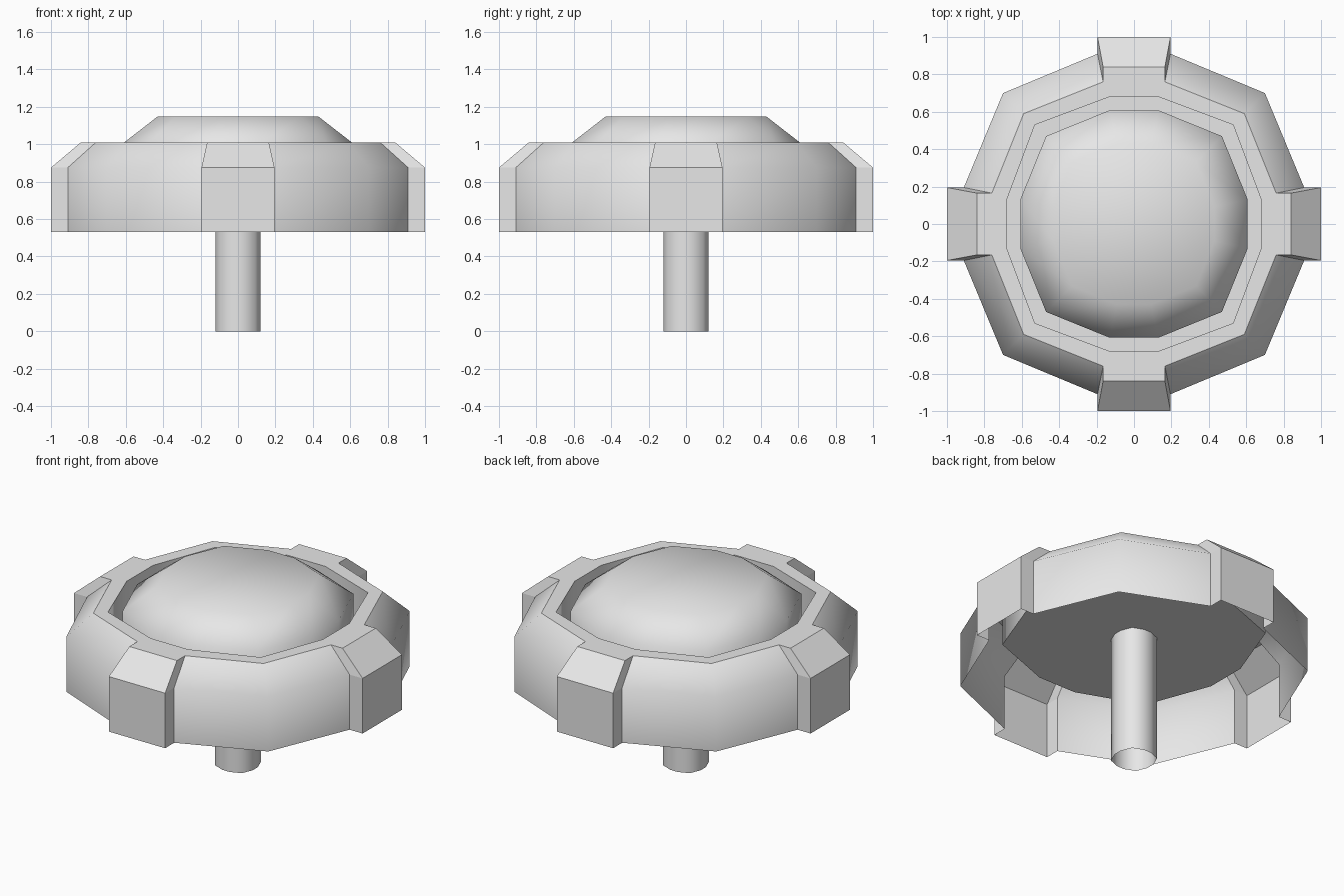
import bpy, bmesh

cube = bpy.data.objects.get("Cube")
if cube:
    bpy.data.objects.remove(cube, do_unlink=True)

grey = bpy.data.materials.new("light_grey")
grey.use_nodes = True
grey.diffuse_color = (0.8, 0.8, 0.8, 1)
grey.node_tree.nodes["Principled BSDF"].inputs["Base Color"].default_value = (0.8, 0.8, 0.8, 1)


def loop(bm, half, flat, corner, z):
    """Twelve-sided outline: a short flat on each axis and a corner between."""
    verts = []
    for c, s in ((1, 0), (0, 1), (-1, 0), (0, -1)):
        for x, y in ((flat, -half), (flat, half), (corner, corner)):
            verts.append(bm.verts.new((x * c - y * s, x * s + y * c, z)))
    return verts


def band(bm, lower, upper, smooth=True, skip_flats=False):
    n = len(lower)
    for i in range(n):
        if skip_flats and i % 3 == 0:
            continue
        j = (i + 1) % n
        bm.faces.new((lower[i], lower[j], upper[j], upper[i])).smooth = smooth


def finish(bm, name):
    mesh = bpy.data.meshes.new(name)
    bm.to_mesh(mesh)
    bm.free()
    mesh.materials.append(grey)
    obj = bpy.data.objects.new(name, mesh)
    bpy.context.collection.objects.link(obj)
    return obj


FLOOR, RIM = 0.79, 1.01

# Hollow rim, open below, with a recessed floor
bm = bmesh.new()
bottom = loop(bm, 0.195, 0.91, 0.70, 0.53)
shoulder = loop(bm, 0.195, 0.91, 0.70, 0.875)
top = loop(bm, 0.165, 0.76, 0.59, RIM)
inner = loop(bm, 0.13, 0.68, 0.53, RIM)
base = loop(bm, 0.13, 0.68, 0.53, FLOOR)
band(bm, bottom, shoulder, skip_flats=True)
band(bm, shoulder, top, skip_flats=True)
band(bm, top, inner, smooth=False)
band(bm, inner, base)
bm.faces.new(base)

# Four grip lugs pushed out from the short flats of the rim
rows = (bottom, shoulder, top)
for i in range(0, 12, 3):
    left, right = [], []
    for row, reach in zip(rows, (0.09, 0.09, 0.08)):
        out = (row[i].co + row[i + 1].co).to_2d().normalized().to_3d() * reach
        left.append(bm.verts.new(row[i].co + out))
        right.append(bm.verts.new(row[i + 1].co + out))
    for k in range(2):
        bm.faces.new((left[k], right[k], right[k + 1], left[k + 1]))
        bm.faces.new((right[k], rows[k][i + 1], rows[k + 1][i + 1], right[k + 1]))
        bm.faces.new((rows[k][i], left[k], left[k + 1], rows[k + 1][i]))
    bm.faces.new((left[2], right[2], top[i + 1], top[i]))
finish(bm, "rim_with_lugs")

# Raised cap in the recess
bm = bmesh.new()
foot = loop(bm, 0.13, 0.608, 0.47, FLOOR)
edge = loop(bm, 0.13, 0.608, 0.47, RIM)
crown = loop(bm, 0.092, 0.43, 0.332, 1.148)
band(bm, foot, edge)
band(bm, edge, crown)
bm.faces.new(crown).smooth = True
finish(bm, "domed_cap")

# Open tube stem
bm = bmesh.new()
band(bm, loop(bm, 0.026, 0.12, 0.093, 0), loop(bm, 0.026, 0.12, 0.093, FLOOR))
finish(bm, "stem")
